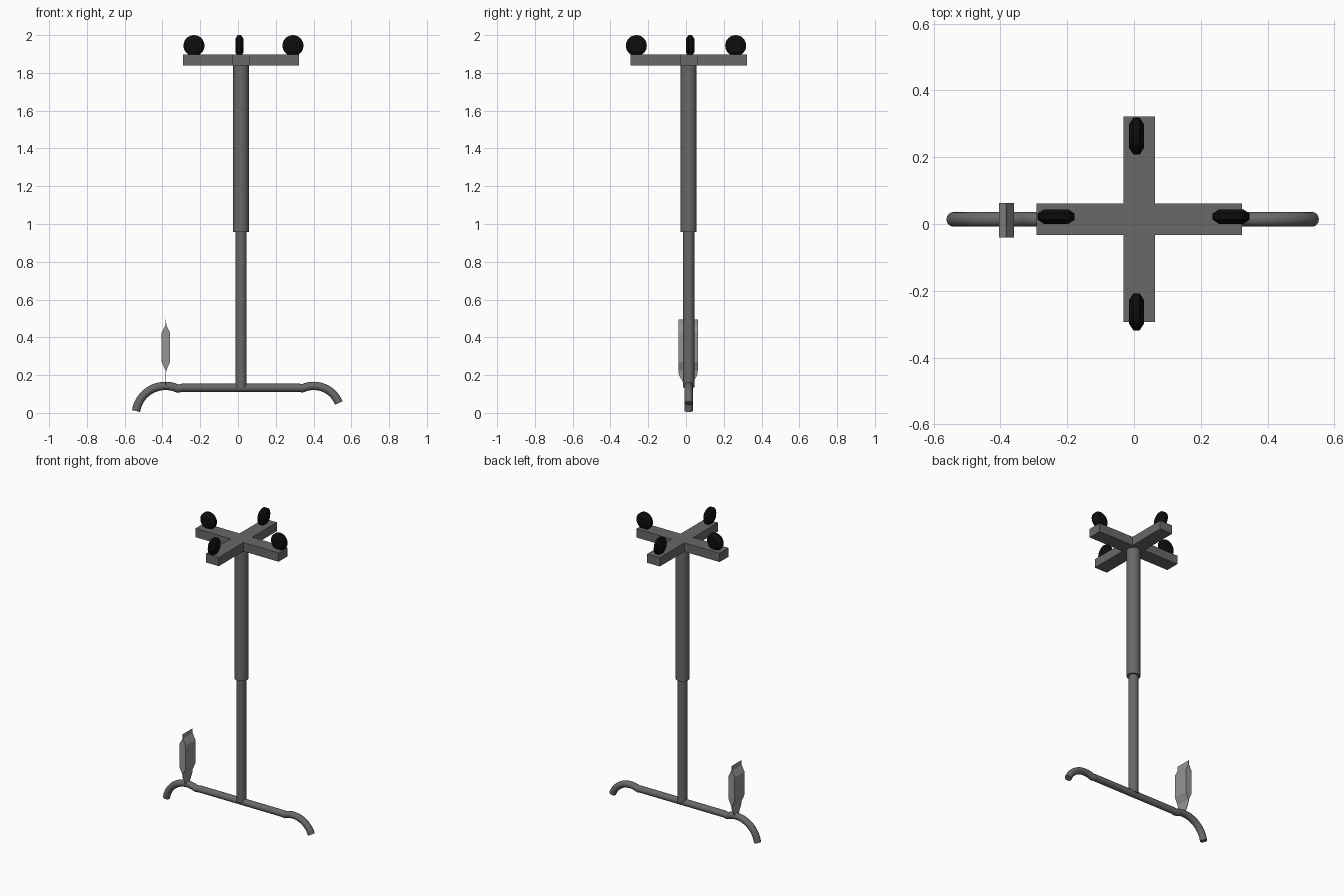
import bpy, bmesh, math
from mathutils import Matrix, Vector

if "Cube" in bpy.data.objects:
    bpy.data.objects.remove(bpy.data.objects["Cube"])

CX, CY = 0.016, 0.014


def material(name, rgba):
    m = bpy.data.materials.new(name)
    m.diffuse_color = rgba
    m.use_nodes = True
    m.node_tree.nodes["Principled BSDF"].inputs["Base Color"].default_value = m.diffuse_color
    return m


METAL = material("dark_metal", (0.14, 0.14, 0.14, 1))
RUBBER = material("black_rubber", (0.004, 0.004, 0.004, 1))
CLEAR = material("clear_plastic", (0.3, 0.3, 0.3, 0.5))


def finish(name, bm, mat, smooth=None):
    bmesh.ops.recalc_face_normals(bm, faces=bm.faces)
    me = bpy.data.meshes.new(name)
    bm.to_mesh(me)
    bm.free()
    me.materials.append(mat)
    ob = bpy.data.objects.new(name, me)
    bpy.context.collection.objects.link(ob)
    if smooth:
        bpy.ops.object.select_all(action='DESELECT')
        ob.select_set(True)
        bpy.context.view_layer.objects.active = ob
        bpy.ops.object.shade_smooth_by_angle(angle=math.radians(smooth))
    return ob


def loft(bm, rings):
    """Skin a list of closed rings and cap both ends."""
    rows = [[bm.verts.new(p) for p in ring] for ring in rings]
    n = len(rows[0])
    for a, b in zip(rows, rows[1:]):
        for i in range(n):
            j = (i + 1) % n
            bm.faces.new((a[i], a[j], b[j], b[i]))
    bm.faces.new(rows[0])
    bm.faces.new(rows[-1])


def lathe(name, profile, mat, sides, matrix, smooth):
    """Revolve (height, radius) pairs around local z."""
    bm = bmesh.new()
    ang = [2 * math.pi * i / sides for i in range(sides)]
    loft(bm, [[matrix @ Vector((r * math.cos(a), r * math.sin(a), h)) for a in ang]
              for h, r in profile])
    return finish(name, bm, mat, smooth)


# telescoping pole
at = Matrix.Translation((CX, CY, 0))
lathe("lower_pole", [(0.135, 0.03), (0.96, 0.03)], METAL, 32, at, 40)
lathe("upper_pole", [(0.957, 0.042), (1.84, 0.042)], METAL, 32, at, 40)

# cross-shaped base, one plus outline extruded
bm = bmesh.new()
w, l = 0.047, 0.308
plus = []
for k in range(4):
    rot = Matrix.Rotation(k * math.pi / 2, 2)
    plus += [rot @ Vector(p) for p in ((w, -w), (l, -w), (l, w))]
loft(bm, [[(CX + p.x, CY + p.y, z) for p in plus] for z in (1.838, 1.897)])
finish("cross_base", bm, METAL)

# four wheels with chamfered rims
tyre = [(-0.022, 0.036), (-0.009, 0.0555), (0.009, 0.0555), (0.022, 0.036)]
spots = {"left": (-0.233, 0.022), "right": (0.291, 0.022),
         "back": (0.0075, 0.263), "front": (0.0075, -0.263)}
for side, (x, y) in spots.items():
    axis = 'X' if side in ("back", "front") else 'Y'
    turn = Matrix.Rotation(math.pi / 2, 4, 'Y' if axis == 'X' else 'X')
    lathe("wheel_" + side, tyre, RUBBER, 32,
          Matrix.Translation((x, y, 1.9445)) @ turn, 25)


# hanger bar: straight tube with an arched hook at each end
def arc(cx, cz, r, a0, a1, n=14):
    return [(cx + r * math.cos(a), cz + r * math.sin(a))
            for a in (math.radians(a0 + (a1 - a0) * i / n) for i in range(n + 1))]


path = (arc(-0.384, -0.015, 0.158, 171, 65) + [(-0.295, 0.133), (0.325, 0.133)]
        + arc(0.401, 0.001, 0.142, 115, 21))
bm = bmesh.new()
pts = [Vector((x, CY, z)) for x, z in path]
rings = []
for i, p in enumerate(pts):
    t = (pts[min(i + 1, len(pts) - 1)] - pts[max(i - 1, 0)]).normalized()
    up = Vector((-t.z, 0, t.x))
    rings.append([p + 0.022 * (up * math.cos(a) + Vector((0, 1, 0)) * math.sin(a))
                  for a in (2 * math.pi * k / 16 for k in range(16))])
loft(bm, rings)
finish("hanger_bar", bm, METAL, 40)

# fluid bag: flat seam, swollen body, tapered outlet (z, half depth, half width)
bag = [(0.495, 0.0012, 0.052), (0.465, 0.0025, 0.052), (0.425, 0.0225, 0.052),
       (0.27, 0.0225, 0.052), (0.225, 0.0025, 0.052), (0.2, 0.0012, 0.048),
       (0.145, 0.0012, 0.018)]
bm = bmesh.new()
loft(bm, [[(-0.382 + sx * d, 0.011 + sy * h, z)
           for sx, sy in ((-1, -1), (1, -1), (1, 1), (-1, 1))] for z, d, h in bag])
finish("fluid_bag", bm, CLEAR)
